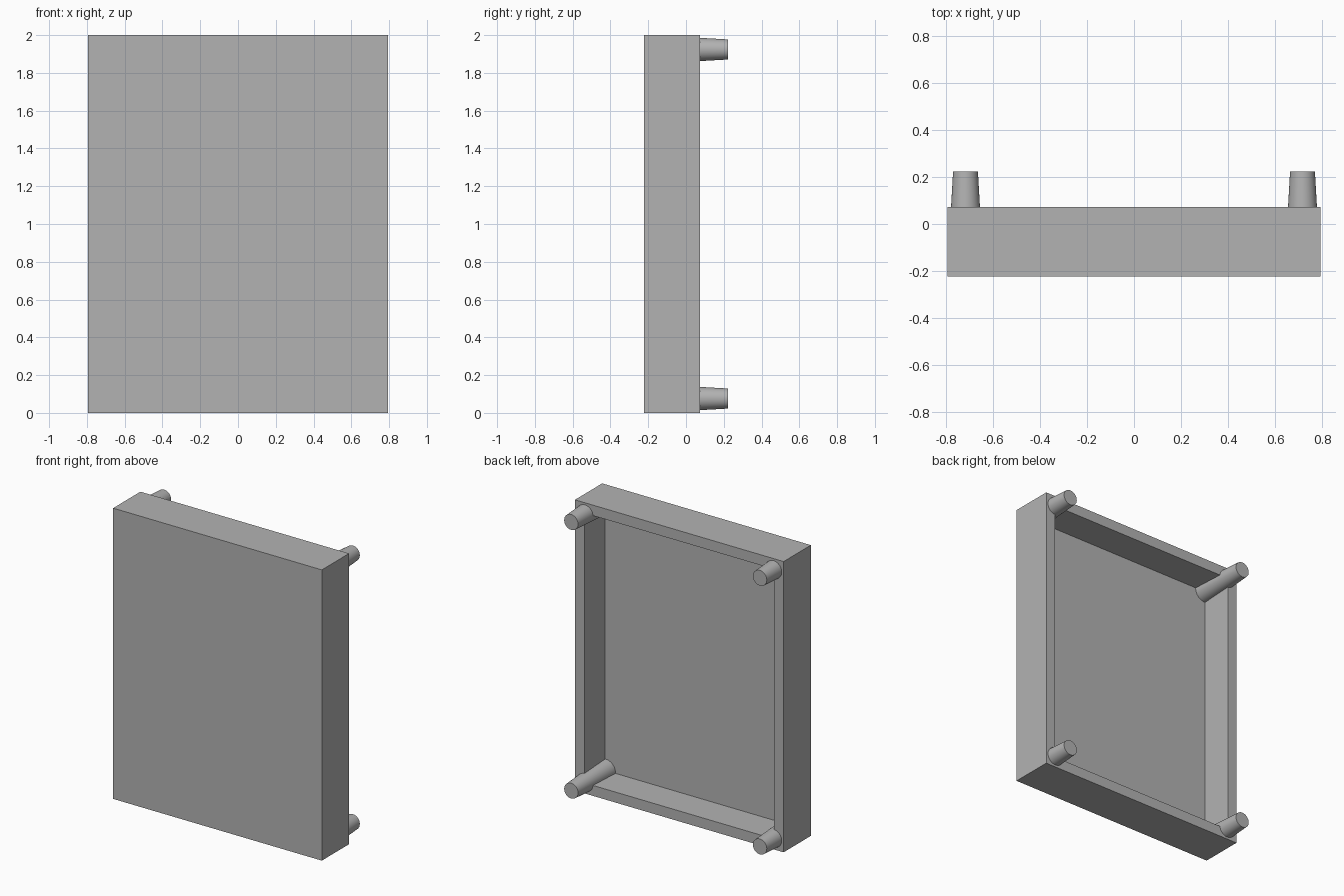
import bpy, bmesh
from math import radians
from mathutils import Matrix, Vector

cube = bpy.data.objects.get("Cube")
if cube:
    bpy.data.objects.remove(cube, do_unlink=True)

WIDTH, HEIGHT = 1.588, 2.0
FRONT, RIM, TIP = -0.223, 0.073, 0.223
WALL = 0.072
FLOOR = -0.153

grey = bpy.data.materials.new("plain grey")
grey.use_nodes = True
colour = (0.45, 0.45, 0.45, 1)
grey.diffuse_color = colour
grey.node_tree.nodes["Principled BSDF"].inputs["Base Color"].default_value = colour


def make_object(name, bm):
    mesh = bpy.data.meshes.new(name)
    bm.to_mesh(mesh)
    bm.free()
    mesh.materials.append(grey)
    obj = bpy.data.objects.new(name, mesh)
    bpy.context.collection.objects.link(obj)
    return obj


# Shallow tray standing upright, with its open side to the back
bm = bmesh.new()
size = Matrix.Diagonal((WIDTH, RIM - FRONT, HEIGHT, 1))
centre = Matrix.Translation((0, (RIM + FRONT) / 2, HEIGHT / 2))
bmesh.ops.create_cube(bm, size=1, matrix=centre @ size)
bm.normal_update()
back = max(bm.faces, key=lambda f: f.normal.y)
bmesh.ops.inset_region(bm, faces=[back], thickness=WALL, use_even_offset=True)
walls = bmesh.ops.extrude_discrete_faces(bm, faces=[back])
bmesh.ops.translate(bm, verts=walls["faces"][0].verts, vec=Vector((0, FLOOR - RIM, 0)))
make_object("tray", bm)


# Tapered round pegs, running from the tray floor out past the rim
def peg(name, x, z):
    bm = bmesh.new()
    turn = Matrix.Rotation(radians(-90), 4, "X")
    place = Matrix.Translation((x, (FLOOR + TIP) / 2, z))
    bmesh.ops.create_cone(bm, cap_ends=True, segments=32, radius1=0.0745,
                          radius2=0.053, depth=TIP - FLOOR, matrix=place @ turn)
    obj = make_object(name, bm)
    bpy.ops.object.select_all(action="DESELECT")
    obj.select_set(True)
    bpy.context.view_layer.objects.active = obj
    bpy.ops.object.shade_smooth_by_angle(angle=radians(40))


for side, x in (("left", 0.718), ("right", -0.718)):
    for level, z in (("lower", 0.076), ("upper", 1.924)):
        peg(f"{level}_{side}_peg", x, z)
